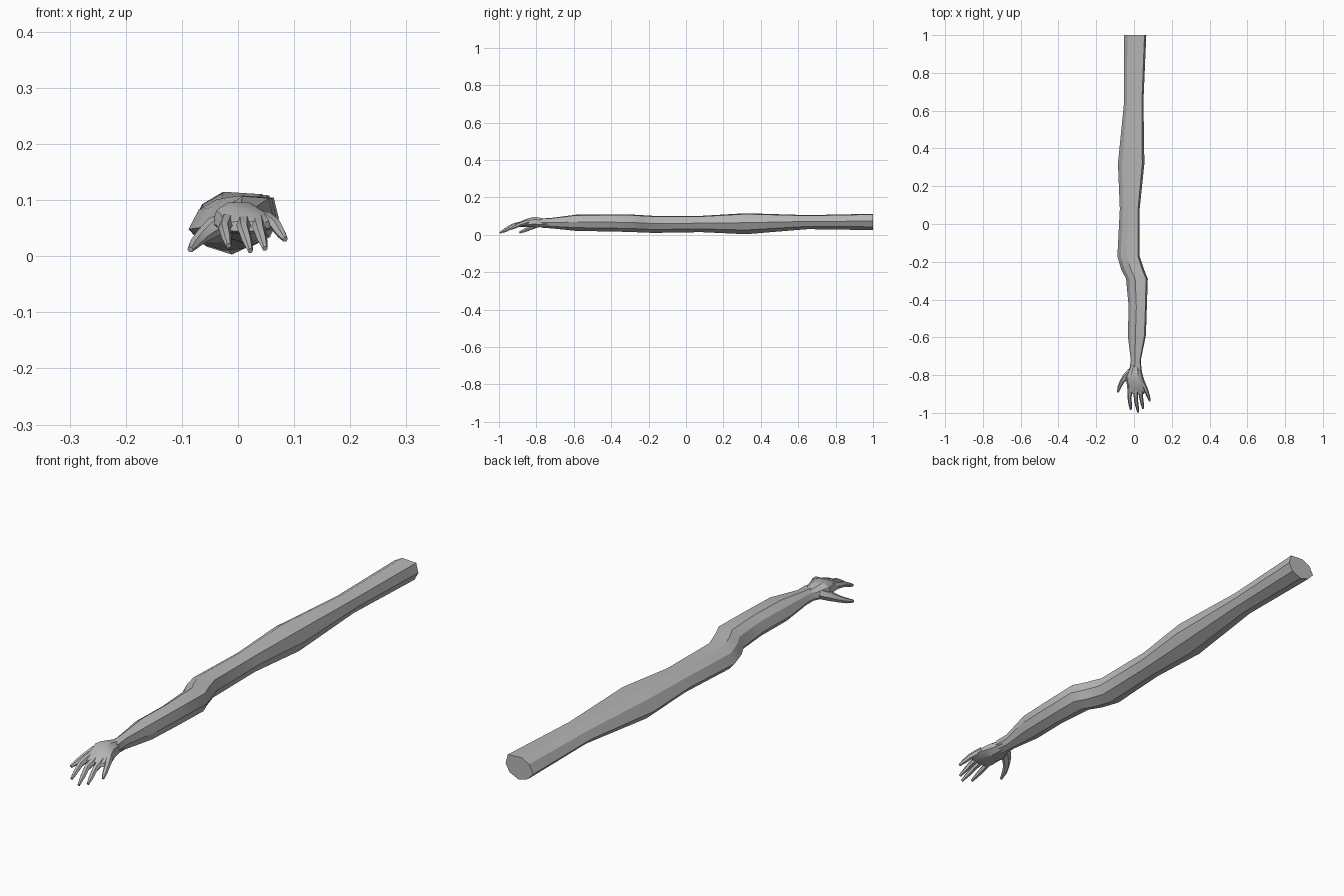
import bpy, bmesh, math
from mathutils import Vector

if "Cube" in bpy.data.objects:
    bpy.data.objects.remove(bpy.data.objects["Cube"], do_unlink=True)

skin = bpy.data.materials.new("warm_grey_skin")
skin.use_nodes = True
grey = (0.48, 0.48, 0.48, 1)
skin.diffuse_color = grey
skin.node_tree.nodes["Principled BSDF"].inputs["Base Color"].default_value = grey


def loft(name, rings):
    """Skin a list of equal-length rings and cap both ends."""
    bm = bmesh.new()
    loops = [[bm.verts.new(p) for p in ring] for ring in rings]
    n = len(loops[0])
    for a, b in zip(loops, loops[1:]):
        for i in range(n):
            j = (i + 1) % n
            bm.faces.new((a[i], a[j], b[j], b[i]))
    bm.faces.new(loops[0])
    bm.faces.new(loops[-1])
    bmesh.ops.recalc_face_normals(bm, faces=bm.faces)
    mesh = bpy.data.meshes.new(name)
    bm.to_mesh(mesh)
    bm.free()
    mesh.materials.append(skin)
    obj = bpy.data.objects.new(name, mesh)
    bpy.context.collection.objects.link(obj)
    bpy.ops.object.select_all(action="DESELECT")
    obj.select_set(True)
    bpy.context.view_layer.objects.active = obj
    bpy.ops.object.shade_smooth_by_angle(angle=math.radians(30))
    return obj


def section(profile, y, x0, x1, z0, z1):
    """Fit a unit profile into a box at station y."""
    return [(x0 + u * (x1 - x0), y, z0 + v * (z1 - z0)) for u, v in profile]


def digit(name, path, sides=6):
    """Tapered finger along (x, y, z, width, thickness) points."""
    pts = [Vector(p[:3]) for p in path]
    rings = []
    for i, p in enumerate(path):
        t = (pts[min(i + 1, len(pts) - 1)] - pts[max(i - 1, 0)]).normalized()
        side = t.cross(Vector((0, 0, 1))).normalized()
        up = side.cross(t)
        ring = []
        for k in range(sides):
            a = math.tau * k / sides
            ring.append(pts[i] + side * math.cos(a) * p[3] / 2 + up * math.sin(a) * p[4] / 1.8)
        rings.append(ring)
    return loft(name, rings)


# Arm: faceted limb, flat on top and keeled below
limb = [(.42, 1), (.92, .96), (1, .55), (.86, .2), (.53, 0), (.2, .13), (0, .42), (.15, .8)]
stations = [
    (1.0, -.053, .065, .025, .112),
    (.65, -.052, .050, .030, .105),
    (.32, -.085, .055, .003, .115),
    (.08, -.075, .030, .014, .101),
    (-.17, -.088, .030, .010, .101),
    (-.24, -.068, .053, .012, .105),
    (-.29, -.042, .073, .015, .108),
    (-.44, -.028, .068, .018, .108),
    (-.59, -.033, .063, .021, .107),
    (-.72, -.017, .036, .034, .090),
    (-.775, -.024, .040, .038, .087),
]
loft("arm", [section(limb, *s) for s in stations])

# Palm: flatter and broader, arched over the knuckles
flat = [(.3, 1), (.7, 1), (.92, .75), (1, .3), (.75, 0), (.25, 0), (0, .3), (.08, .75)]
palm = [
    (-.74, -.014, .034, .044, .083),
    (-.785, -.034, .043, .040, .092),
    (-.81, -.046, .049, .040, .096),
    (-.85, -.038, .062, .042, .086),
    (-.885, -.034, .062, .042, .071),
    (-.90, -.028, .052, .045, .062),
]
loft("palm", [section(flat, *s) for s in palm])

# Fingers: root, knuckle, middle joint and tip
fingers = {
    "index_finger": ((-.018, -.86, .064), (-.024, -.92, .050), (-.017, -.984, .019)),
    "middle_finger": ((.010, -.86, .066), (.010, -.93, .048), (.022, -.996, .010)),
    "ring_finger": ((.034, -.86, .066), (.038, -.92, .047), (.048, -.977, .014)),
    "little_finger": ((.048, -.845, .068), (.068, -.89, .054), (.084, -.937, .030)),
}
for name, (root, mid, tip) in fingers.items():
    near = tuple(Vector(root).lerp(Vector(mid), .6))
    far = tuple(Vector(mid).lerp(Vector(tip), .55))
    digit(name, [(*root, .026, .024), (*near, .025, .023), (*mid, .021, .020),
                 (*far, .018, .016), (*tip, .010, .009)])

# Thumb splays out and down from the wrist side
digit("thumb", [(-.015, -.785, .064, .045, .035), (-.043, -.808, .052, .036, .032),
                (-.064, -.835, .036, .024, .023), (-.077, -.862, .023, .020, .018),
                (-.085, -.890, .012, .011, .010)])
